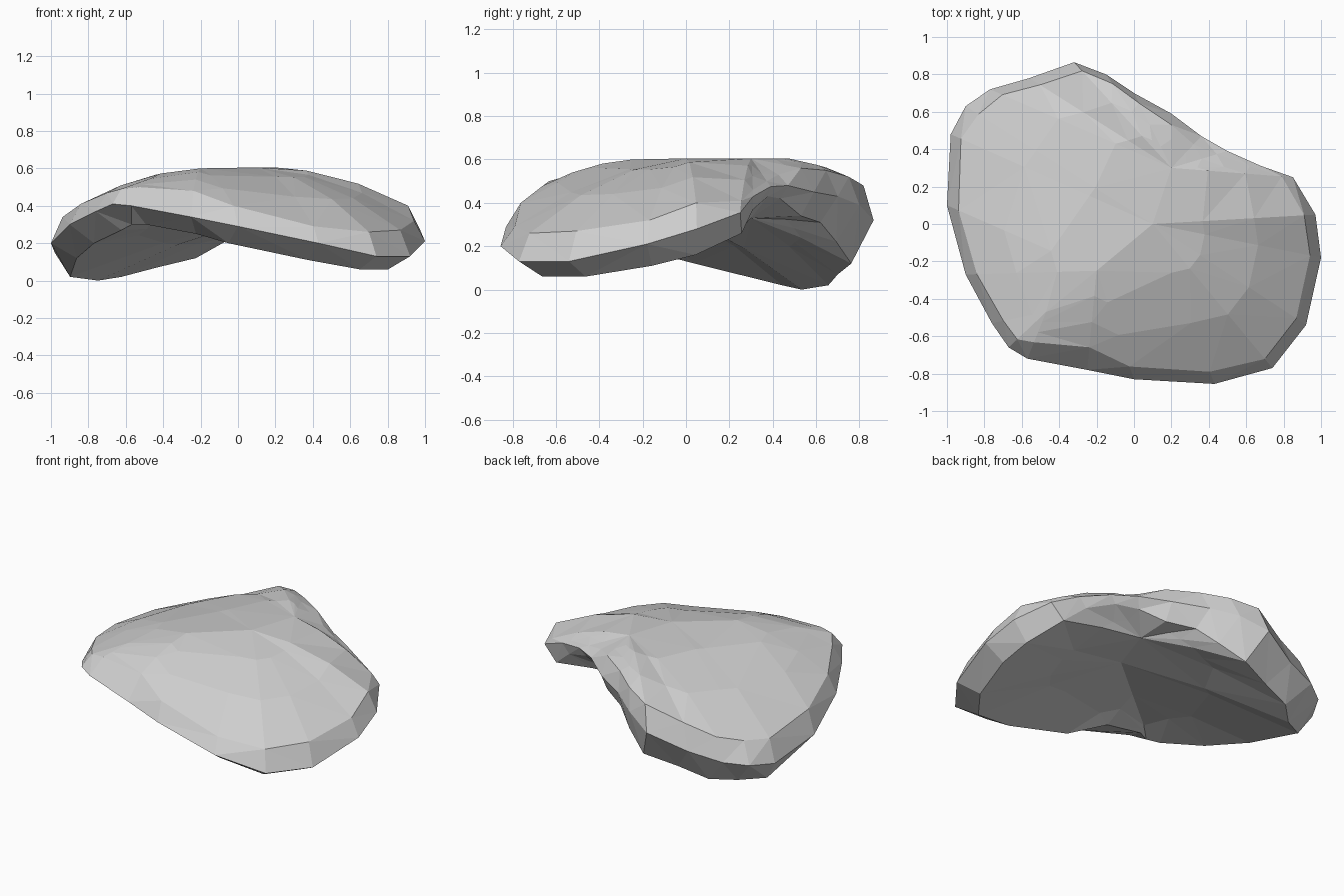
import bpy, bmesh
from mathutils import Vector

# Outline stations, counter-clockwise from the front tip:
# x, y, rim height, shoulder height, underside inset, lower edge height
RIM = [
    (-0.67, -0.66, .41, .49, .14, .30), (-0.57, -0.72, .40, .50, .21, .30),
    (-0.25, -0.78, .34, .48, .27, .25), (0.00, -0.83, .29, .40, .16, .20),
    (0.43, -0.855, .20, .29, .155, .11), (0.74, -0.77, .13, .26, .14, .06),
    (0.92, -0.54, .13, .27, .14, .06), (1.00, -0.18, .21, .32, .12, .11),
    (0.97, 0.05, .28, .40, .10, .16), (0.85, 0.25, .355, .41, .09, .26),
    (0.68, 0.31, .43, .46, .05, .37), (0.50, 0.39, .475, .50, .04, .43),
    (0.36, 0.47, .48, .53, .05, .42), (0.20, 0.59, .45, .56, .06, .34),
    (0.00, 0.70, .43, .55, .09, .31), (-0.15, 0.80, .39, .52, .13, .22),
    (-0.32, 0.865, .32, .48, .14, .12), (-0.56, 0.78, .23, .39, .15, .07),
    (-0.77, 0.72, .19, .33, .16, .02), (-0.90, 0.63, .17, .30, .18, .00),
    (-0.98, 0.48, .15, .29, .09, .02), (-1.00, 0.10, .20, .34, .15, .12),
    (-0.90, -0.27, .30, .41, .13, .20), (-0.76, -0.53, .37, .47, .14, .27),
]
# Diagonal ridge the two wings droop from: x, y, top height, underside height
RIDGE = [(-0.47, -0.47, .545, .32), (-0.20, -0.25, .60, .33),
         (0.10, 0.00, .605, .33), (0.20, 0.30, .605, .33)]
# Ridge point each station runs to
RUN_TO = [int(c) for c in "001122222333333333322110"]


def section(target, x, y, z_rim, z_top, inset, z_low):
    """Points across the slab, from the top ridge round the rim to the lower ridge."""
    rx, ry, r_top, r_low = RIDGE[target]
    edge, ridge = Vector((x, y)), Vector((rx, ry))
    span = (edge - ridge).length
    bulge = max(0, 0.1 * (span - 0.3))      # longer wings arch more
    t_top = max(0.06, 0.45 * inset) / span
    t_low = inset / span

    def at(t, z):
        p = edge.lerp(ridge, t)
        return (p.x, p.y, z)

    def dome(s):
        return at(t_top + (1 - t_top) * s,
                  z_top + (r_top - z_top) * s + bulge * 4 * s * (1 - s))

    return [
        dome(1), dome(0.67), dome(0.33), dome(0),
        at(0, z_rim),
        at(t_low, z_low),
        at((1 + t_low) / 2, (r_low + z_low) / 2 + 0.3 * bulge),
        at(1, r_low),
    ]


# Folded slab: loft the sections around the outline
bm = bmesh.new()
loops = [[bm.verts.new(p) for p in section(k, *s)] for k, s in zip(RUN_TO, RIM)]
for a, b in zip(loops, loops[1:] + loops[:1]):
    for i in range(len(a) - 1):
        bm.faces.new((a[i], a[i + 1], b[i + 1], b[i]))

# Weld the ridge points, close any gaps beside them, and facet the surface
bmesh.ops.remove_doubles(bm, verts=bm.verts, dist=0.0005)
bmesh.ops.holes_fill(bm, edges=[e for e in bm.edges if e.is_boundary], sides=6)
bmesh.ops.triangulate(bm, faces=bm.faces)
bmesh.ops.recalc_face_normals(bm, faces=bm.faces)

mesh = bpy.data.meshes.new("folded_slab")
bm.to_mesh(mesh)
bm.free()

stone = bpy.data.materials.new("light_grey")
stone.diffuse_color = (0.62, 0.62, 0.62, 1)
mesh.materials.append(stone)

slab = bpy.data.objects.new("folded_slab", mesh)
bpy.context.collection.objects.link(slab)
